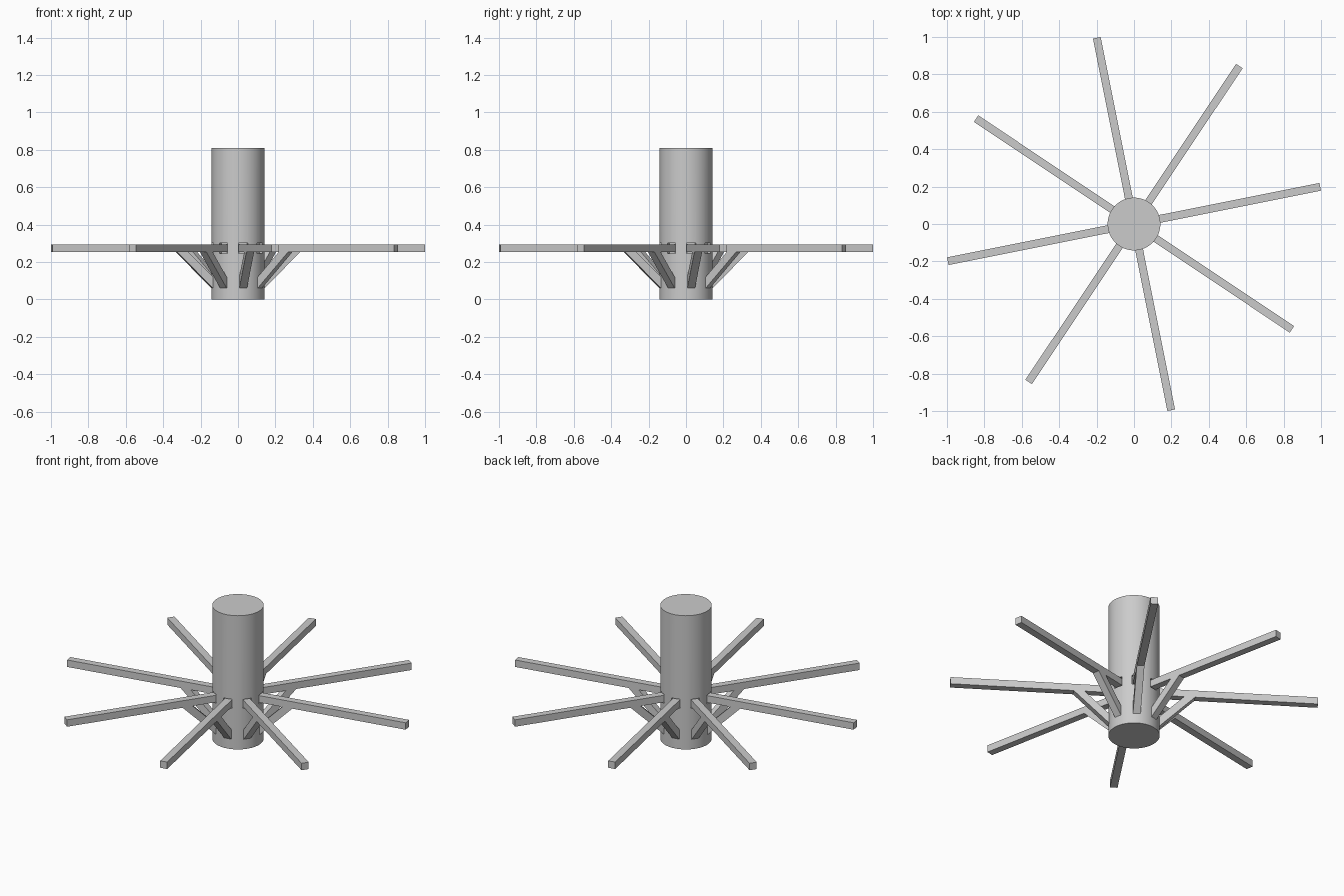
import bpy, bmesh, math
from mathutils import Matrix

if "Cube" in bpy.data.objects:
    bpy.data.objects.remove(bpy.data.objects["Cube"])

R, H = 0.141, 0.81
ARMS, START = 8, math.radians(11.3)


def prism(name, profile, width, angle):
    """Extrude an (r, z) profile sideways and turn it about the z axis."""
    bm = bmesh.new()
    face = bm.faces.new([bm.verts.new((r, -width / 2, z)) for r, z in profile])
    ext = bmesh.ops.extrude_face_region(bm, geom=[face])
    new = [v for v in ext["geom"] if isinstance(v, bmesh.types.BMVert)]
    bmesh.ops.translate(bm, verts=new, vec=(0, width, 0))
    bmesh.ops.recalc_face_normals(bm, faces=bm.faces)
    bm.transform(Matrix.Rotation(angle, 4, 'Z'))
    mesh = bpy.data.meshes.new(name)
    bm.to_mesh(mesh)
    bm.free()
    obj = bpy.data.objects.new(name, mesh)
    bpy.context.collection.objects.link(obj)
    return obj


def rect(r0, r1, z0, z1):
    return [(r0, z0), (r1, z0), (r1, z1), (r0, z1)]


# Central hub
bpy.ops.mesh.primitive_cylinder_add(vertices=64, radius=R, depth=H, location=(0, 0, H / 2))
hub = bpy.context.object
hub.name = "hub_cylinder"

for i in range(ARMS):
    a = START + i * math.tau / ARMS
    # Shallow socket around each arm
    cutter = prism(f"socket_cutter_{i + 1}", rect(0.122, 0.2, 0.246, 0.302), 0.052, a)
    cutter.hide_render = True
    cutter.hide_viewport = True
    cut = hub.modifiers.new("socket", 'BOOLEAN')
    cut.operation, cut.object, cut.solver = 'DIFFERENCE', cutter, 'EXACT'
    # Horizontal arm
    prism(f"arm_{i + 1}", rect(0.115, 1.015, 0.253, 0.295), 0.042, a)
    # Diagonal brace under the arm
    prism(f"brace_{i + 1}", [(0.125, 0.06), (0.14, 0.06), (0.336, 0.254),
                             (0.276, 0.254), (0.125, 0.105)], 0.042, a)

# Bake the sockets, then remove the cutters
bpy.context.view_layer.update()
baked = bpy.data.meshes.new_from_object(hub.evaluated_get(bpy.context.evaluated_depsgraph_get()))
hub.modifiers.clear()
hub.data = baked
for obj in [o for o in bpy.data.objects if o.name.startswith("socket_cutter")]:
    bpy.data.objects.remove(obj)

bpy.ops.object.select_all(action='DESELECT')
hub.select_set(True)
bpy.context.view_layer.objects.active = hub
bpy.ops.object.shade_smooth_by_angle(angle=math.radians(30))
